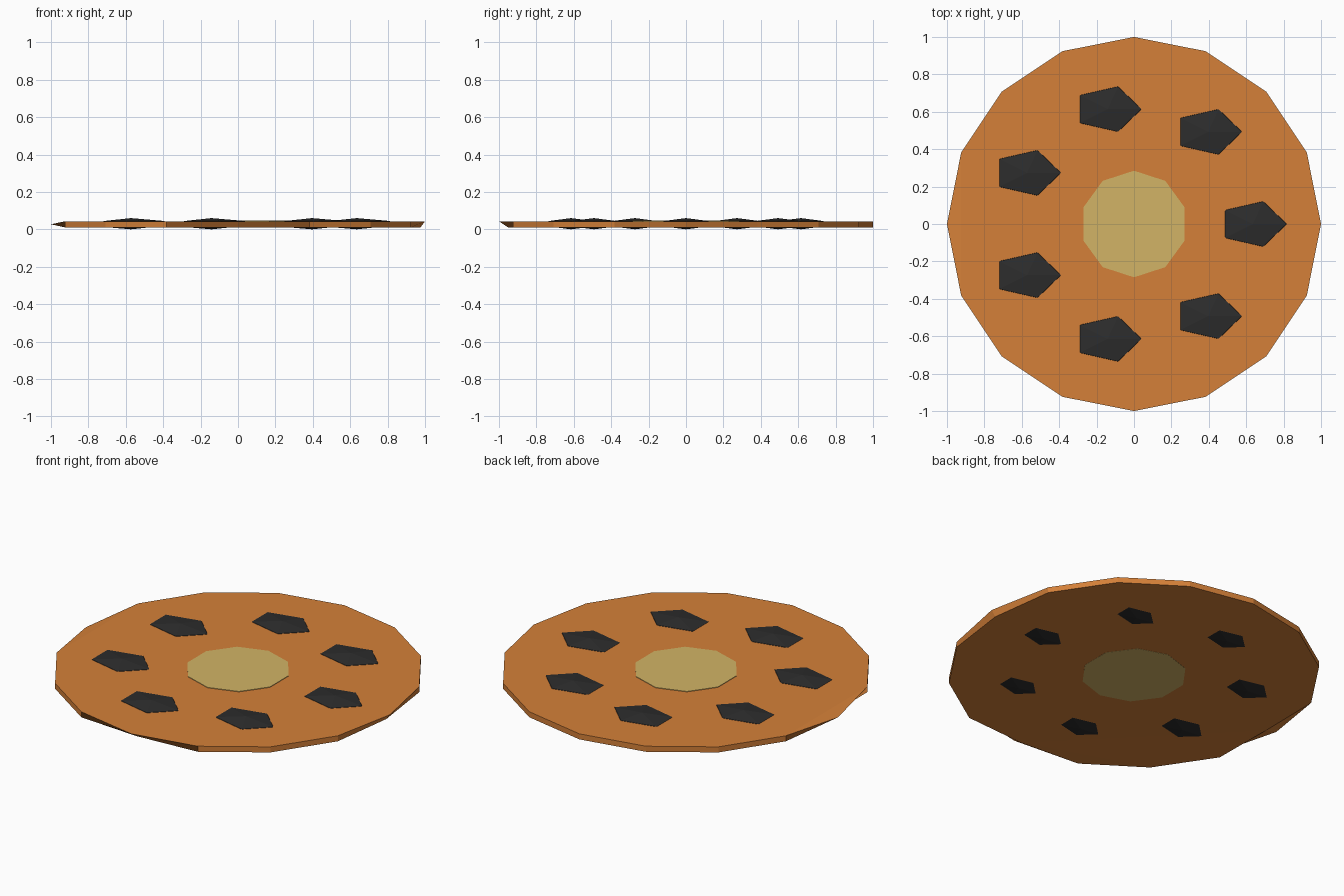
import bpy, bmesh, math
from mathutils import Matrix, Vector

if "Cube" in bpy.data.objects:
    bpy.data.objects.remove(bpy.data.objects["Cube"])


def material(name, rgb):
    m = bpy.data.materials.new(name)
    m.diffuse_color = (*rgb, 1)
    m.use_nodes = True
    m.node_tree.nodes["Principled BSDF"].inputs["Base Color"].default_value = m.diffuse_color
    return m


ORANGE = material("baked orange", (0.66, 0.216, 0.04))
CREAM = material("pale yellow", (0.645, 0.456, 0.133))
BLACK = material("charcoal", (0.026, 0.026, 0.026))


def finish(bm, name, mat):
    bmesh.ops.recalc_face_normals(bm, faces=bm.faces)
    me = bpy.data.meshes.new(name)
    bm.to_mesh(me)
    bm.free()
    me.materials.append(mat)
    ob = bpy.data.objects.new(name, me)
    bpy.context.collection.objects.link(ob)
    return ob


def prism(sides, radius, z0, z1, turn=0.0):
    bm = bmesh.new()
    rings = []
    for z in (z0, z1):
        rings.append([bm.verts.new((radius * math.cos(turn + i * math.tau / sides),
                                    radius * math.sin(turn + i * math.tau / sides), z))
                      for i in range(sides)])
    low, high = rings
    bm.faces.new(low[::-1])
    bm.faces.new(high)
    for i in range(sides):
        j = (i + 1) % sides
        bm.faces.new((low[i], low[j], high[j], high[i]))
    return bm, low, high


# Flat 16-sided base; its left corner tapers and the front lower rim tucks in
bm, low, high = prism(16, 1.0, 0.01, 0.043)
bmesh.ops.triangulate(bm, faces=[f for f in bm.faces if len(f.verts) > 4])
low[8].co.x, low[8].co.z = -0.93, 0.012
high[8].co.z = 0.027
low[0].co.x = 0.975
low[12].co.y = -0.95
finish(bm, "base_disc", ORANGE)

# Pale ten-sided centre plug, just proud of the base
bm, low, high = prism(10, 0.285, 0.0098, 0.046, math.pi / 2)
finish(bm, "centre_plug", CREAM)


# Seven flattened 20-sided nuggets in a ring, all pointing to +x
def nugget(name, angle):
    h, r = 0.03, 0.18
    bm = bmesh.new()
    top, bottom = bm.verts.new((0, 0, h)), bm.verts.new((0, 0, -h))
    up, dn = [], []
    for i in range(5):
        for ring, off, s in ((up, 0, 1), (dn, math.pi / 5, -1)):
            a = off + i * math.tau / 5
            ring.append(bm.verts.new((r * math.cos(a), 0.7 * r * math.sin(a), s * 0.48 * h)))
    for i in range(5):
        j = (i + 1) % 5
        bm.faces.new((top, up[i], up[j]))
        bm.faces.new((up[i], dn[i], up[j]))
        bm.faces.new((dn[i], dn[j], up[j]))
        bm.faces.new((bottom, dn[j], dn[i]))
    pos = Vector((0.635 * math.cos(angle), 0.63 * math.sin(angle), 0.03))
    bmesh.ops.transform(bm, matrix=Matrix.Translation(pos), verts=bm.verts)
    finish(bm, name, BLACK)


for k in range(7):
    nugget(f"nugget_{k + 1}", k * math.tau / 7)
